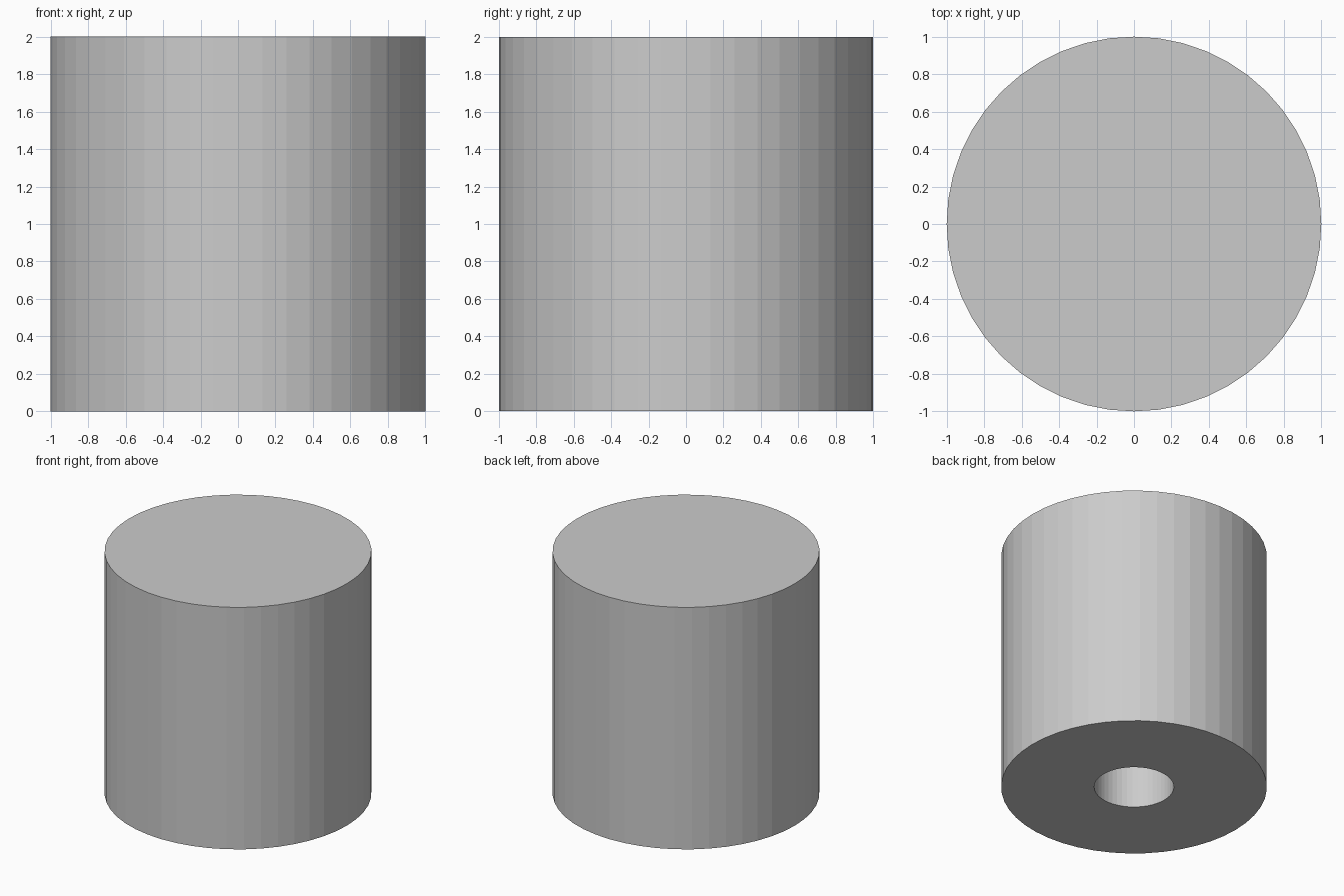
import bpy, bmesh, math

if "Cube" in bpy.data.objects:
    bpy.data.objects.remove(bpy.data.objects["Cube"])

SEGMENTS = 48
RADIUS, HEIGHT = 1.0, 2.0
HOLE_RADIUS, HOLE_DEPTH = 0.30, 1.0


def ring(bm, radius, z):
    """Circle of vertices at height z."""
    step = 2 * math.pi / SEGMENTS
    return [bm.verts.new((radius * math.cos(i * step), radius * math.sin(i * step), z))
            for i in range(SEGMENTS)]


def bridge(bm, a, b):
    """Quad band between two rings."""
    for i in range(SEGMENTS):
        j = (i + 1) % SEGMENTS
        bm.faces.new((a[i], a[j], b[j], b[i]))


# Solid cylinder with a blind round bore in its underside
bm = bmesh.new()
profile = [(RADIUS, HEIGHT), (RADIUS, 0), (HOLE_RADIUS, 0), (HOLE_RADIUS, HOLE_DEPTH)]
rings = [ring(bm, r, z) for r, z in profile]
for a, b in zip(rings, rings[1:]):
    bridge(bm, a, b)
bm.faces.new(rings[0])    # top cap
bm.faces.new(rings[-1])   # end of the bore
bmesh.ops.recalc_face_normals(bm, faces=bm.faces)

mesh = bpy.data.meshes.new("bored_cylinder")
bm.to_mesh(mesh)
bm.free()
bpy.context.collection.objects.link(bpy.data.objects.new("bored_cylinder", mesh))
